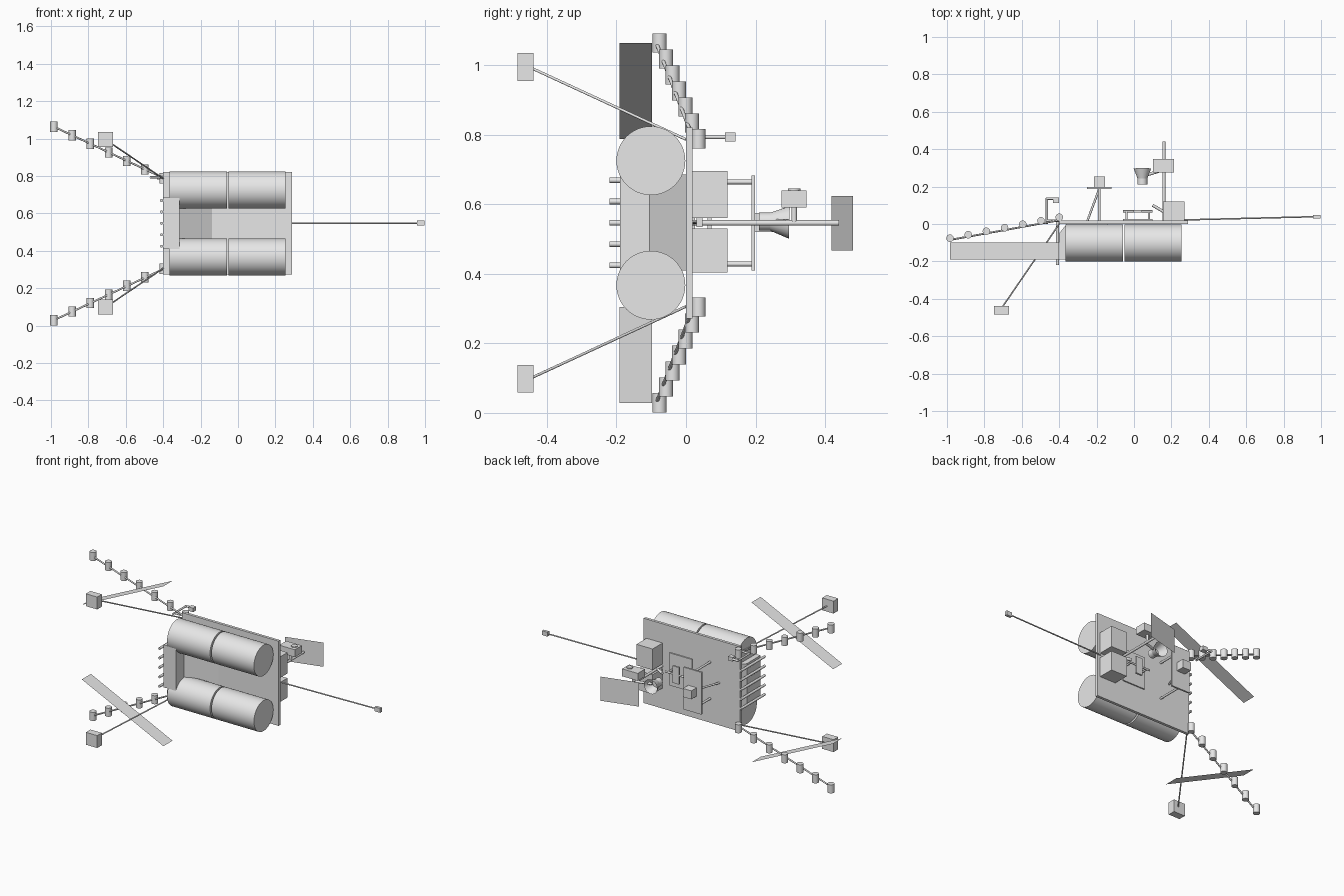
import bpy, bmesh, math
from mathutils import Vector

if "Cube" in bpy.data.objects:
    bpy.data.objects.remove(bpy.data.objects["Cube"], do_unlink=True)

GREY = (0.8, 0.8, 0.8, 1)
mat = bpy.data.materials.new("light grey")
mat.use_nodes = True
mat.diffuse_color = GREY
mat.node_tree.nodes["Principled BSDF"].inputs["Base Color"].default_value = GREY
MID = 0.546  # height of the mirror plane


def finish(name, bm, smooth=False):
    mesh = bpy.data.meshes.new(name)
    bmesh.ops.recalc_face_normals(bm, faces=bm.faces)
    bm.to_mesh(mesh)
    bm.free()
    mesh.materials.append(mat)
    ob = bpy.data.objects.new(name, mesh)
    bpy.context.collection.objects.link(ob)
    if smooth:
        bpy.ops.object.select_all(action="DESELECT")
        ob.select_set(True)
        bpy.context.view_layer.objects.active = ob
        bpy.ops.object.shade_smooth_by_angle(angle=math.radians(35))
    return ob


def box(name, x, y, z):
    """Box from the (low, high) range on each axis."""
    bm = bmesh.new()
    bmesh.ops.create_cube(bm, size=1)
    for v in bm.verts:
        v.co = [(r[0] + r[1]) / 2 + c * (r[1] - r[0]) for c, r in zip(v.co, (x, y, z))]
    return finish(name, bm)


def rod(name, a, b, r, r2=None, sides=12, caps=True):
    """Cylinder or cone running from a to b."""
    a, b = Vector(a), Vector(b)
    bm = bmesh.new()
    bmesh.ops.create_cone(bm, cap_ends=caps, segments=sides, radius1=r,
                          radius2=r if r2 is None else r2, depth=(b - a).length)
    turn = (b - a).to_track_quat("Z", "Y")
    for v in bm.verts:
        v.co = turn @ v.co + (a + b) / 2
    return finish(name, bm, True)


def sheet(name, points):
    bm = bmesh.new()
    bm.faces.new([bm.verts.new(p) for p in points])
    return finish(name, bm)


# Main plate
box("main_plate", (-0.4, 0.29), (0, 0.018), (0.272, 0.82))

# Parts mirrored above and below the middle
for side, s in (("upper", 1), ("lower", -1)):
    def h(d):
        return MID + s * d

    # Tanks
    for i, (x0, x1) in enumerate(((-0.367, -0.06), (-0.05, 0.254))):
        rod(f"{side}_tank_{i + 1}", (x0, -0.101, h(0.179)), (x1, -0.101, h(0.179)), 0.099, sides=48)

    # Boom with a row of canisters
    rod(f"{side}_boom", (-0.984, -0.085, h(0.517)), (-0.4, 0.02, h(0.244)), 0.005)
    for i in range(7):
        t = i / 6
        x, y, z = -0.984 + 0.584 * t, -0.076 + 0.112 * t, h(0.517 - 0.275 * t)
        rod(f"{side}_canister_{i + 1}", (x, y, z - 0.0275), (x, y, z + 0.0275), 0.02, sides=20)

    # Thin slanted panel
    sheet(f"{side}_slanted_panel", [(-0.984, -0.191, h(0.241)), (-0.4, -0.191, h(0.517)),
                                    (-0.4, -0.098, h(0.517)), (-0.984, -0.098, h(0.241))])

    # Forward strut with sensor box
    rod(f"{side}_strut", (-0.4, 0, h(0.24)), (-0.708, -0.45, h(0.448)), 0.004)
    z = h(0.448)
    box(f"{side}_sensor_box", (-0.749, -0.668), (-0.485, -0.438), (z - 0.04, z + 0.04))

    # Posts of the rear shelf
    rod(f"{side}_shelf_post", (-0.185, 0.01, h(0.118)), (-0.185, 0.19, h(0.118)), 0.007)

# End housing with sloped fairing
bm = bmesh.new()
outline = [(-0.4, -0.19), (-0.312, -0.19), (-0.312, -0.105), (-0.14, 0), (-0.36, 0), (-0.4, -0.05)]
face = bm.faces.new([bm.verts.new((x, y, 0.41)) for x, y in outline])
new = bmesh.ops.extrude_face_region(bm, geom=[face])["geom"]
bmesh.ops.translate(bm, vec=(0, 0, 0.275), verts=[g for g in new if isinstance(g, bmesh.types.BMVert)])
finish("end_housing", bm)

# Rods across the end housing
for i in range(5):
    z = 0.424 + i * 0.0612
    rod(f"end_rod_{i + 1}", (-0.409, -0.22, z), (-0.409, 0.024, z), 0.008)

# Long side antenna
rod("side_antenna", (0.27, 0.022, 0.546), (0.96, 0.039, 0.548), 0.004)
box("antenna_tip", (0.957, 0.996), (0.03, 0.048), (0.534, 0.562))

# Rear equipment boxes
box("rear_box_upper", (0.155, 0.27), (0.018, 0.12), (0.56, 0.696))
box("rear_box_lower", (0.155, 0.27), (0.018, 0.12), (0.404, 0.53))

# Rear shelf with its brace and instrument
box("rear_shelf", (-0.25, -0.12), (0.188, 0.199), (0.41, 0.683))
rod("shelf_brace", (-0.25, 0.015, 0.546), (-0.185, 0.19, 0.546), 0.006)
box("shelf_instrument", (-0.215, -0.155), (0.199, 0.253), (0.52, 0.575))

# Low rear table
box("table_base", (-0.06, 0.1), (0.018, 0.026), (0.44, 0.65))
box("table_top", (-0.002, 0.044), (0.062, 0.074), (0.49, 0.6))
rod("table_bar", (-0.06, 0.068, 0.546), (0.1, 0.068, 0.546), 0.006)
for name, x in (("right", -0.04), ("left", 0.08)):
    rod(f"table_leg_{name}", (x, 0.018, 0.546), (x, 0.068, 0.546), 0.006)

# Mast with tilted panel, camera box and dish
rod("mast", (0.16, 0.018, 0.546), (0.16, 0.44, 0.546), 0.008)
rod("mast_brace", (0.1, 0.1, 0.546), (0.16, 0.065, 0.546), 0.008)
sheet("mast_panel", [(0.045, 0.418, 0.467), (0.275, 0.48, 0.467), (0.275, 0.48, 0.623), (0.045, 0.418, 0.623)])
box("camera_box", (0.102, 0.214), (0.275, 0.347), (0.591, 0.639))
rod("camera_cap", (0.185, 0.311, 0.63), (0.185, 0.311, 0.645), 0.018, sides=20)
rod("camera_post", (0.16, 0.311, 0.546), (0.16, 0.311, 0.6), 0.008)
rod("dish", (0.045, 0.24, 0.55), (0.045, 0.297, 0.548), 0.025, 0.047, sides=24, caps=False)
rod("dish_back", (0.045, 0.21, 0.55), (0.045, 0.242, 0.55), 0.026, sides=24)
rod("dish_arm", (0.06, 0.26, 0.55), (0.16, 0.29, 0.55), 0.008)

# Hooked arm near the upper boom
rod("hook_stem", (-0.466, 0.0, 0.793), (-0.466, 0.138, 0.793), 0.006)
rod("hook_bar", (-0.47, 0.136, 0.793), (-0.42, 0.136, 0.793), 0.007)
box("hook_head", (-0.432, -0.4), (0.112, 0.142), (0.78, 0.806))
rod("hook_root", (-0.47, 0.018, 0.793), (-0.39, 0.018, 0.793), 0.006)
